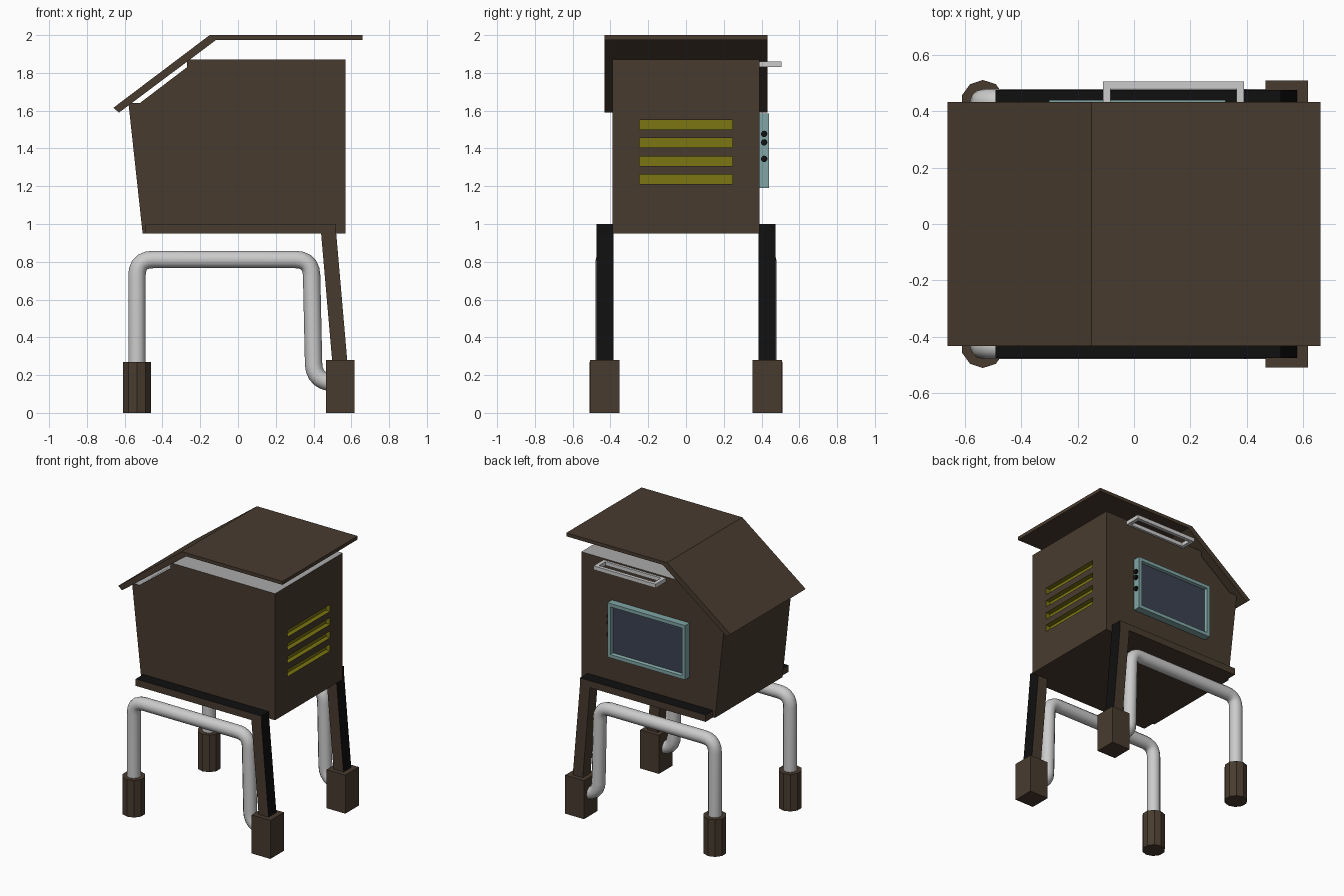
import bpy, bmesh, math
from mathutils import Vector

if "Cube" in bpy.data.objects:
    bpy.data.objects.remove(bpy.data.objects["Cube"])


def material(name, *rgb):
    m = bpy.data.materials.new(name)
    m.diffuse_color = (*rgb, 1)
    m.use_nodes = True
    m.node_tree.nodes["Principled BSDF"].inputs["Base Color"].default_value = m.diffuse_color
    return m


BROWN = material("brown", 0.065, 0.044, 0.028)
BLACK = material("black", 0.005, 0.005, 0.005)
YELLOW = material("yellow", 0.2, 0.18, 0.006)
TEAL = material("teal", 0.22, 0.38, 0.38)
GLASS = material("glass", 0.045, 0.055, 0.085)
GREY = material("grey", 0.4, 0.4, 0.4)


def finish(name, bm, mats=()):
    bmesh.ops.recalc_face_normals(bm, faces=bm.faces[:])
    me = bpy.data.meshes.new(name)
    bm.to_mesh(me)
    bm.free()
    for m in mats:
        me.materials.append(m)
    ob = bpy.data.objects.new(name, me)
    bpy.context.collection.objects.link(ob)
    return ob


def prism(name, pts, y0, y1, mats=(), second=None):
    """Extrude an xz profile along y; faces passing 'second' get slot 1."""
    bm = bmesh.new()
    face = bm.faces.new([bm.verts.new((x, y0, z)) for x, z in pts])
    geo = bmesh.ops.extrude_face_region(bm, geom=[face])["geom"]
    bmesh.ops.translate(bm, vec=(0, y1 - y0, 0),
                        verts=[g for g in geo if isinstance(g, bmesh.types.BMVert)])
    bmesh.ops.recalc_face_normals(bm, faces=bm.faces[:])
    for f in bm.faces:
        if second and second(f.normal):
            f.material_index = 1
    return finish(name, bm, mats)


def box(name, x0, x1, y0, y1, z0, z1, mats=(), second=None):
    return prism(name, [(x0, z0), (x1, z0), (x1, z1), (x0, z1)], y0, y1, mats, second)


def cylinder(name, r, h, loc, sides, mats, axis="Z"):
    bm = bmesh.new()
    bmesh.ops.create_cone(bm, cap_ends=True, segments=sides, radius1=r, radius2=r, depth=h)
    ob = finish(name, bm, mats)
    ob.location = loc
    if axis == "X":
        ob.rotation_euler.y = math.pi / 2
    return ob


def tube(name, pts, r, bend):
    """Round tube along a polyline with filleted corners."""
    pts = [Vector(p) for p in pts]
    path = [pts[0]]
    for a, b, c in zip(pts, pts[1:], pts[2:]):
        p, q = b + (a - b).normalized() * bend, b + (c - b).normalized() * bend
        for i in range(6):
            t = i / 5
            path.append(p * (1 - t) ** 2 + b * 2 * t * (1 - t) + q * t * t)
    path.append(pts[-1])
    cu = bpy.data.curves.new(name, "CURVE")
    cu.dimensions = "3D"
    cu.bevel_depth, cu.bevel_resolution, cu.use_fill_caps = r, 4, True
    sp = cu.splines.new("POLY")
    sp.points.add(len(path) - 1)
    for s, p in zip(sp.points, path):
        s.co = (*p, 1)
    ob = bpy.data.objects.new(name, cu)
    bpy.context.collection.objects.link(ob)
    bpy.ops.object.select_all(action="DESELECT")
    ob.select_set(True)
    bpy.context.view_layer.objects.active = ob
    bpy.ops.object.convert(target="MESH")
    bpy.ops.object.shade_smooth_by_angle(angle=math.radians(40))


# cabinet with a grey top
cabinet = prism("cabinet", [(-0.505, 0.95), (0.57, 0.95), (0.57, 1.87), (-0.27, 1.87),
                            (-0.27, 1.83), (-0.52, 1.64), (-0.58, 1.64)],
                -0.388, 0.388, [BROWN, YELLOW, GREY])
for p in cabinet.data.polygons:
    if p.normal.z > 0.5:
        p.material_index = 2

# yellow ventilation slots cut into the right side
for i in range(4):
    z = 1.212 + i * 0.096
    cutter = box("vent_cutter", 0.535, 0.65, -0.245, 0.245, z, z + 0.05,
                 [BROWN, YELLOW], lambda n: True)
    cutter.hide_render = True
    mod = cabinet.modifiers.new("vent", "BOOLEAN")
    mod.operation, mod.solver, mod.object = "DIFFERENCE", "EXACT", cutter
    bpy.context.view_layer.objects.active = cabinet
    bpy.ops.object.modifier_apply(modifier=mod.name)
    bpy.data.objects.remove(cutter)

# bent roof sheet
prism("roof", [(-0.66, 1.615), (-0.15, 2.0), (0.66, 2.0), (0.66, 1.975),
               (-0.115, 1.975), (-0.63, 1.59)], -0.432, 0.432, [BROWN])

# rails, legs, feet and bent pipes on both sides
for s, side in ((-1, "front"), (1, "back")):
    prism(side + "_rail_and_leg", [(-0.49, 0.95), (0.44, 0.95), (0.505, 0.2), (0.585, 0.2),
                                   (0.52, 0.95), (0.52, 1.0), (-0.49, 1.0)],
          s * 0.385, s * 0.475, [BROWN, BLACK], lambda n: n.z > 0.5 or n.x > 0.5)
    box(side + "_square_foot", 0.465, 0.616, s * 0.353, s * 0.508, 0, 0.28, [BROWN])
    cylinder(side + "_round_foot", 0.078, 0.27, (-0.535, s * 0.432, 0.135), 10, [BROWN])
    tube(side + "_pipe", [(x, s * 0.432, z) for x, z in
                          ((-0.535, 0.2), (-0.535, 0.812), (0.388, 0.812),
                           (0.402, 0.175), (0.52, 0.155))], 0.046, 0.085)

# screen frame with recessed glass on the back
frame = bmesh.new()
bmesh.ops.create_cube(frame, size=1)
for v in frame.verts:
    v.co = (0.012 + v.co.x * 0.625, 0.412 + v.co.y * 0.056, 1.388 + v.co.z * 0.395)
front = max(frame.faces, key=lambda f: f.calc_center_median().y)
bmesh.ops.inset_region(frame, faces=[front], thickness=0.035)
bmesh.ops.inset_region(frame, faces=[front], thickness=0.008, depth=-0.02)
front.material_index = 1
finish("screen", frame, [TEAL, GLASS])

# knobs on the edge of the screen
for z in (1.345, 1.432, 1.477):
    cylinder("screen_knob", 0.017, 0.02, (0.328, 0.414, z), 12, [BLACK], "X")

# rectangular handle above the screen
for name, x0, x1, y0, y1 in (("outer", -0.11, 0.39, 0.48, 0.505), ("inner", -0.11, 0.39, 0.385, 0.405),
                             ("left", -0.11, -0.083, 0.405, 0.48), ("right", 0.363, 0.39, 0.405, 0.48)):
    box("handle_" + name, x0, x1, y0, y1, 1.832, 1.86)
